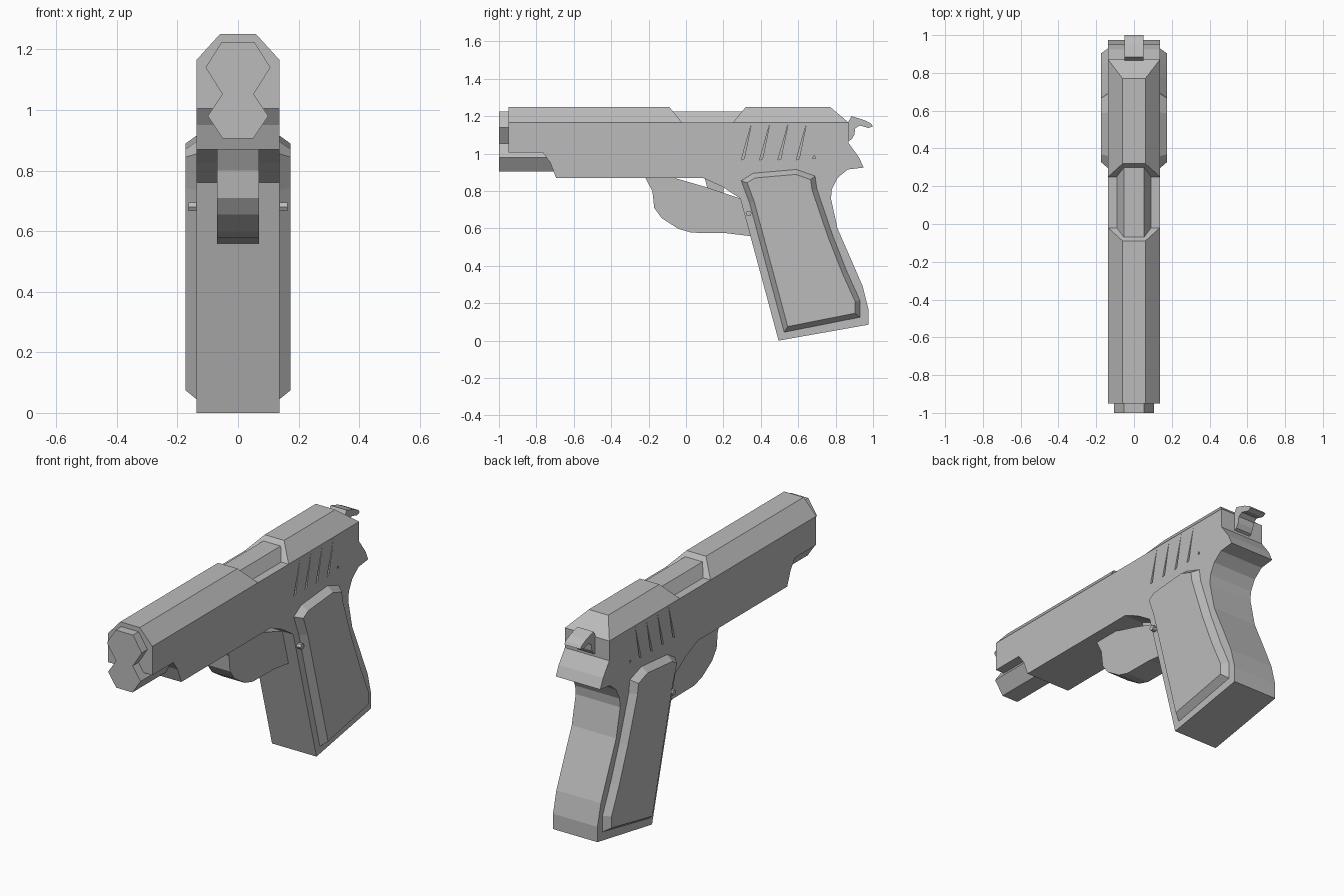
import bpy, bmesh
from math import cos, sin, pi

cube = bpy.data.objects.get("Cube")
if cube:
    bpy.data.objects.remove(cube)

grey = bpy.data.materials.new("plain grey")
grey.use_nodes = True
COLOUR = (0.5, 0.5, 0.5, 1)
grey.diffuse_color = COLOUR
grey.node_tree.nodes["Principled BSDF"].inputs["Base Color"].default_value = COLOUR


def finish(name, bm):
    bmesh.ops.recalc_face_normals(bm, faces=bm.faces)
    mesh = bpy.data.meshes.new(name)
    bm.to_mesh(mesh)
    bm.free()
    mesh.materials.append(grey)
    obj = bpy.data.objects.new(name, mesh)
    bpy.context.collection.objects.link(obj)
    return obj


def add_loft(bm, start, end):
    """Joins two matching rings of points into a closed solid."""
    a = [bm.verts.new(p) for p in start]
    b = [bm.verts.new(p) for p in end]
    n = len(a)
    bm.faces.new(a)
    cap = bm.faces.new(b[::-1])
    for i in range(n):
        j = (i + 1) % n
        bm.faces.new((a[i], b[i], b[j], a[j]))
    return cap


def add_slab(bm, profile, x0, x1):
    """Extrudes a side profile of (y, z) points across x."""
    return add_loft(bm, [(x0, y, z) for y, z in profile],
                    [(x1, y, z) for y, z in profile])


def slab(name, profile, x0, x1):
    bm = bmesh.new()
    add_slab(bm, profile, x0, x1)
    return finish(name, bm)


def tube(name, z, half_width, half_height, y0, y1):
    """Six-sided bar along y with a flat top."""
    ring = [(half_width * cos(i * pi / 3), z + half_height * sin(i * pi / 3) / sin(pi / 3))
            for i in range(6)]
    bm = bmesh.new()
    add_loft(bm, [(x, y0, h) for x, h in ring], [(x, y1, h) for x, h in ring])
    return finish(name, bm)


def roof(name, low, high):
    """Chamfered slide top; low and high give the y range at each height."""
    def ring(w, ys, z):
        return [(-w, ys[0], z), (w, ys[0], z), (w, ys[1], z), (-w, ys[1], z)]
    bm = bmesh.new()
    add_loft(bm, ring(HALF, low, 1.165), ring(0.06, high, 1.25))
    return finish(name, bm)


HALF = 0.137

# Slide sides, frame and handle in one profile
body = slab("frame_body", [
    (-.95, 1.165), (-.95, 1.005), (-.765, 1.005), (-.725, .95), (-.695, .87),
    (.09, .87), (.19, .825), (.29, .76), (.495, 0), (.975, .085), (.975, .17),
    (.945, .29), (.88, .44), (.81, .6), (.775, .76), (.78, .81), (.81, .87),
    (.865, .915), (.95, .925), (.925, .98), (.87, 1.055), (.87, 1.165)], -HALF, HALF)

# Slanted grip grooves and a pin hole cut into both sides
bm = bmesh.new()
for side in (-1, 1):
    inner, outer = side * (HALF - .015), side * (HALF + .02)
    for i in range(4):
        y = .295 + i * .098
        add_slab(bm, [(y, .965), (y + .016, .972), (y + .055, 1.16)], inner, outer)
    add_slab(bm, [(.677, .975), (.693, .975), (.685, .992)], inner, outer)
cutter = finish("groove_cutter", bm)
cutter.hide_render = True
cutter.hide_viewport = True
cutter.display_type = 'WIRE'
cut = body.modifiers.new("grooves", 'BOOLEAN')
cut.operation = 'DIFFERENCE'
cut.solver = 'EXACT'
cut.object = cutter

# Chamfered slide top on each side of the port
roof("slide_top_front", (-.95, -.02), (-.95, -.09))
roof("slide_top_rear", (.25, .87), (.32, .77))

# Barrel and the rod housing under it
tube("barrel", 1.14, .107, .085, -1, .32)
tube("lower_tube", .98, .1, .075, -1, -.6)

# Solid trigger guard
slab("trigger_guard", [
    (-.22, .875), (-.18, .8), (-.17, .71), (-.13, .655), (-.04, .597), (.03, .577),
    (.21, .575), (.36, .557), (.4, .62), (.32, .75), (.11, .82), (-.08, .875)], -.07, .07)
slab("trigger", [(.1, .87), (.12, .79), (.2, .78), (.2, .85)], -.03, .03)

# Hammer
slab("hammer", [
    (.85, 1.06), (.885, 1.075), (.9, 1.1), (.905, 1.135), (.93, 1.15), (.975, 1.137),
    (1, 1.145), (.99, 1.16), (.95, 1.18), (.885, 1.2), (.865, 1.165), (.85, 1.165)], -.05, .05)

# Bevelled grip panels and release buttons, one per side
panel = [(.295, .855), (.36, .895), (.59, .915), (.69, .88), (.7, .81), (.785, .56),
         (.86, .37), (.93, .215), (.93, .125), (.525, .045), (.34, .735)]
for side, label in ((1, "left"), (-1, "right")):
    bm = bmesh.new()
    cap = add_slab(bm, panel, side * (HALF - .01), side * HALF)
    bmesh.ops.recalc_face_normals(bm, faces=bm.faces)
    bmesh.ops.inset_individual(bm, faces=[cap], thickness=.026, depth=.037,
                               use_even_offset=True)
    finish(label + "_grip_panel", bm)
    button = [(.335 + .016 * cos(i * pi / 3), .68 + .016 * sin(i * pi / 3)) for i in range(6)]
    slab(label + "_release_button", button, side * .12, side * .163)
